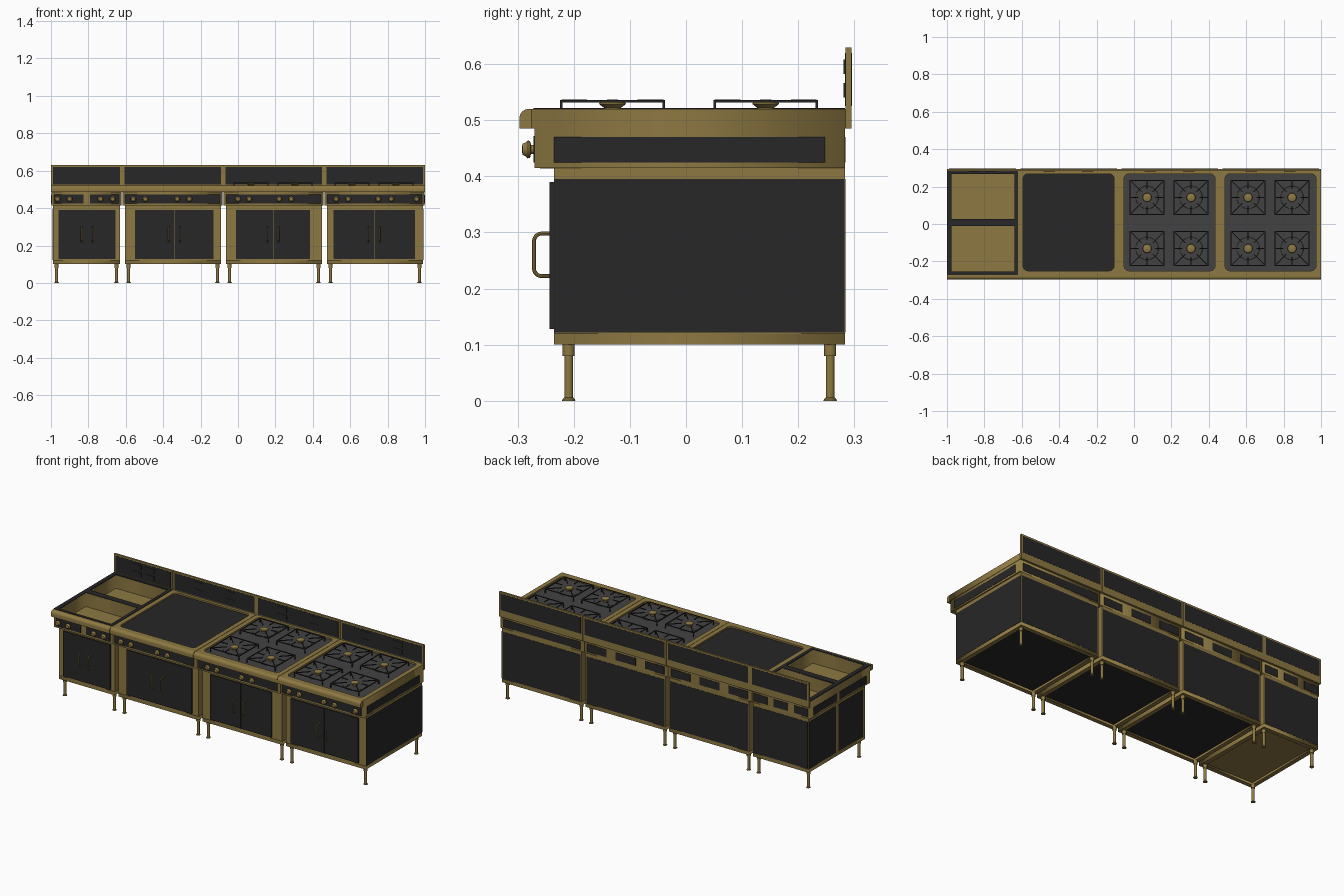
import bpy, bmesh
from math import sin, cos, pi
from mathutils import Vector

if "Cube" in bpy.data.objects:
    bpy.data.objects.remove(bpy.data.objects["Cube"])


def material(name, c):
    m = bpy.data.materials.new(name)
    m.diffuse_color = (*c, 1)
    m.use_nodes = True
    m.node_tree.nodes["Principled BSDF"].inputs["Base Color"].default_value = m.diffuse_color
    return m


GOLD = material("brass", (0.27, 0.19, 0.055))
BLACK = material("black", (0.02, 0.02, 0.02))
GREY = material("dark_grey", (0.055, 0.055, 0.055))


def finish(name, bm, mat, smooth=False):
    bmesh.ops.recalc_face_normals(bm, faces=bm.faces)
    me = bpy.data.meshes.new(name)
    bm.to_mesh(me)
    bm.free()
    me.materials.append(mat)
    ob = bpy.data.objects.new(name, me)
    bpy.context.collection.objects.link(ob)
    if smooth:
        bpy.ops.object.select_all(action='DESELECT')
        ob.select_set(True)
        bpy.context.view_layer.objects.active = ob
        bpy.ops.object.shade_smooth_by_angle(angle=0.6)
    return ob


def boxes(name, spans, mat):
    # each span: x0, x1, y0, y1, z0, z1
    bm = bmesh.new()
    for x0, x1, y0, y1, z0, z1 in spans:
        for v in bmesh.ops.create_cube(bm, size=1)["verts"]:
            v.co = ((x0 + x1) / 2 + v.co.x * (x1 - x0), (y0 + y1) / 2 + v.co.y * (y1 - y0),
                    (z0 + z1) / 2 + v.co.z * (z1 - z0))
    return finish(name, bm, mat)


def lathe(name, profile, centres, mat, facing_front=False, n=20):
    bm = bmesh.new()
    for c in centres:
        rings = []
        for r, h in profile:
            ring = []
            for i in range(n):
                a = 2 * pi * i / n
                p = (r * cos(a), -h, r * sin(a)) if facing_front else (r * cos(a), r * sin(a), h)
                ring.append(bm.verts.new(Vector(c) + Vector(p)))
            rings.append(ring)
        for a, b in zip(rings, rings[1:]):
            for i in range(n):
                bm.faces.new((a[i], a[(i + 1) % n], b[(i + 1) % n], b[i]))
        bm.faces.new(rings[0])
        bm.faces.new(rings[-1])
    return finish(name, bm, mat, True)


def round_rect(x0, x1, y0, y1, r):
    if r == 0:
        return [(x0, y0), (x1, y0), (x1, y1), (x0, y1)]
    pts = []
    for k, (cx, cy) in enumerate([(x1 - r, y1 - r), (x0 + r, y1 - r), (x0 + r, y0 + r), (x1 - r, y0 + r)]):
        pts += [(cx + r * cos((k + i / 5) * pi / 2), cy + r * sin((k + i / 5) * pi / 2)) for i in range(6)]
    return pts


def curve_mesh(name, cu, mat, smooth=False):
    tmp = bpy.data.objects.new("helper_curve", cu)
    bpy.context.collection.objects.link(tmp)
    me = bpy.data.meshes.new_from_object(tmp.evaluated_get(bpy.context.evaluated_depsgraph_get()))
    bpy.data.objects.remove(tmp)
    bm = bmesh.new()
    bm.from_mesh(me)
    bmesh.ops.remove_doubles(bm, verts=bm.verts, dist=1e-5)
    return bm, finish


def plate(name, outer, holes, z0, z1, mat, r=0.0):
    # flat slab with cut-outs
    cu = bpy.data.curves.new(name, 'CURVE')
    cu.dimensions = '2D'
    cu.fill_mode = 'BOTH'
    cu.extrude = (z1 - z0) / 2
    for loop in [round_rect(*outer, 0)] + [round_rect(*h, r) for h in holes]:
        s = cu.splines.new('POLY')
        s.points.add(len(loop) - 1)
        for p, (x, y) in zip(s.points, loop):
            p.co = (x, y, 0, 1)
        s.use_cyclic_u = True
    bm, _ = curve_mesh(name, cu, mat)
    bmesh.ops.translate(bm, verts=bm.verts, vec=(0, 0, (z0 + z1) / 2))
    return finish(name, bm, mat)


def handle(name, x):
    # D-shaped pull bent from round bar
    cu = bpy.data.curves.new(name, 'CURVE')
    cu.dimensions = '3D'
    cu.bevel_depth = 0.0035
    cu.bevel_resolution = 2
    arc = [(-0.257 - 0.014 * sin(a), 0.284 + 0.014 * cos(a)) for a in [i * pi / 10 for i in range(6)]]
    pts = [(-0.24, 0.298)] + arc
    pts += [(y, 0.52 - z) for y, z in reversed(pts)]
    s = cu.splines.new('POLY')
    s.points.add(len(pts) - 1)
    for p, (y, z) in zip(s.points, pts):
        p.co = (x, y, z, 1)
    bm, _ = curve_mesh(name, cu, GOLD)
    finish(name, bm, GOLD, True)


def nose(name, x0, x1):
    # rounded front edge of the worktop
    arc = [(-0.28 - 0.017 * sin(a), 0.503 + 0.017 * cos(a)) for a in [i * pi / 14 for i in range(8)]]
    prof = [(-0.275, 0.485), (-0.275, 0.52)] + arc + [(-0.297, 0.485)]
    bm = bmesh.new()
    f = bm.faces.new([bm.verts.new((x0, y, z)) for y, z in prof])
    g = bmesh.ops.extrude_face_region(bm, geom=[f])["geom"]
    bmesh.ops.translate(bm, verts=[v for v in g if isinstance(v, bmesh.types.BMVert)], vec=(x1 - x0, 0, 0))
    finish(name, bm, GOLD, True)


# kind, module x-range, cabinet x-range, door x-range, knob positions
modules = [
    ("basin", -1.0, -0.62, -0.99, -0.63, -0.96, -0.655, [-0.965, -0.90, -0.735, -0.67]),
    ("griddle", -0.62, -0.08, -0.605, -0.09, -0.55, -0.13, [-0.56, -0.495, -0.325, -0.26]),
    ("left_burner", -0.08, 0.46, -0.065, 0.45, -0.01, 0.385, [0.0, 0.06, 0.22, 0.285]),
    ("right_burner", 0.46, 1.0, 0.475, 0.99, 0.51, 0.945, [0.525, 0.59, 0.75, 0.82, 0.955]),
]

for kind, x0, x1, c0, c1, d0, d1, knobs in modules:
    mid = (d0 + d1) / 2
    a, b = x0 + 0.001, x1 - 0.001
    # cabinet body, open base ring and floor
    boxes(kind + "_cabinet", [(c0, c1, -0.235, 0.283, 0.12, 0.415)], GOLD)
    plate(kind + "_base_frame", (c0, c1, -0.235, 0.283),
          [(c0 + 0.025, c1 - 0.025, -0.21, 0.258)], 0.1, 0.121, GOLD)
    boxes(kind + "_underside", [(c0 + 0.02, c1 - 0.02, -0.215, 0.263, 0.112, 0.119)],
          GOLD if kind == "basin" else BLACK)
    # doors, handles, back panel
    boxes(kind + "_doors", [(d0, mid - 0.001, -0.243, -0.234, 0.128, 0.39),
                            (mid + 0.001, d1, -0.243, -0.234, 0.128, 0.39)], BLACK)
    for side, s in (("left", -1), ("right", 1)):
        handle(f"{kind}_{side}_handle", mid + s * 0.03)
    boxes(kind + "_back_panel", [(c0 + 0.006, c1 - 0.006, 0.28, 0.2842, 0.122, 0.395)], BLACK)
    # legs
    lathe(kind + "_legs", [(0.012, 0), (0.0115, 0.003), (0.008, 0.006), (0.008, 0.08), (0.011, 0.08), (0.011, 0.102)],
          [(x, y, 0) for x in (c0 + 0.02, c1 - 0.02) for y in (-0.209, 0.257)], GOLD, n=14)
    # control box and worktop
    if kind == "basin":
        holes, r = [(-0.975, -0.64, -0.255, -0.01), (-0.975, -0.64, 0.028, 0.268)], 0.0
        plate("basin_rim", (a, b, -0.272, 0.283), holes, 0.515, 0.522, BLACK)
        boxes("basin_floors", [(-0.98, -0.635, -0.26, 0.27, 0.414, 0.44)], GOLD)
    else:
        holes, r = [(x0 + 0.027, x1 - 0.027, -0.25, 0.268)], 0.025
        boxes(kind + "_cooking_surface", [(x0 + 0.02, x1 - 0.02, -0.255, 0.272, 0.48, 0.511)],
              BLACK if kind == "griddle" else GREY)
    plate(kind + "_control_box", (x0 + 0.003, x1 - 0.003, -0.27, 0.283),
          holes if kind == "basin" else [], 0.415, 0.486, GOLD)
    plate(kind + "_worktop", (a, b, -0.275, 0.284), holes, 0.485, 0.52, GOLD, r)
    nose(kind + "_worktop_edge", a, b)
    # control strip and knobs
    strips = [(-0.985, -0.825), (-0.79, -0.635)] if kind == "basin" else [(x0 + 0.015, x1 - 0.015)]
    boxes(kind + "_control_strip", [(p, q, -0.2715, -0.268, 0.425, 0.472) for p, q in strips], BLACK)
    lathe(kind + "_knobs", [(0.008, 0), (0.008, 0.006), (0.015, 0.008), (0.016, 0.012), (0.012, 0.016),
                            (0.01, 0.021), (0.006, 0.022)],
          [(x, -0.27, 0.448) for x in knobs], GOLD, True)
    # rear vents below the splashback
    w = x1 - x0
    rear = [(0.04, 0.96)] if kind == "right_burner" else [(0.04, 0.27), (0.38, 0.62), (0.73, 0.96)]
    boxes(kind + "_rear_vents", [(x0 + p * w, x0 + q * w, 0.281, 0.2845, 0.425, 0.47) for p, q in rear], BLACK)
    # splashback with panels and louvres
    boxes(kind + "_splashback", [(a, b, 0.284, 0.295, 0.485, 0.63)], GOLD)
    boxes(kind + "_splashback_panels", [(x0 + 0.012, x1 - 0.012, 0.283, 0.296, 0.525, 0.62)], BLACK)
    cx, off = (x0 + x1) / 2, w * 0.11 if kind == "basin" else w * 0.19
    boxes(kind + "_louvres", [(cx + s * off - 0.03, cx + s * off + 0.03, 0.281, 0.284, z, z + 0.026)
                              for s in (-1, 1) for z in (0.54, 0.582)], BLACK)

# outer side panels
boxes("right_side_panels", [(0.985, 0.9915, -0.234, 0.282, 0.122, 0.395),
                            (0.99, 0.9985, -0.235, 0.248, 0.425, 0.47)], BLACK)
boxes("left_side_panels", [(-0.9915, -0.985, y0, y1, z0, z1 - 0.0) for y0, y1, z0, z1 in
                           [(-0.215, 0.01, 0.122, 0.395), (0.035, 0.28, 0.122, 0.395)]] +
      [(-0.9985, -0.99, -0.235, 0.01, 0.425, 0.47), (-0.9985, -0.99, 0.035, 0.25, 0.425, 0.47)], BLACK)

# burners and grates
burners = [(x, y) for x in (0.07, 0.305, 0.61, 0.845) for y in (-0.131, 0.142)]
lathe("burner_bowls", [(0.062, 0.51), (0.06, 0.513), (0.05, 0.5135)], [(x, y, 0) for x, y in burners], GREY, n=28)
lathe("burner_caps", [(0.014, 0.512), (0.015, 0.522), (0.024, 0.529), (0.022, 0.533), (0.008, 0.537)],
      [(x, y, 0) for x, y in burners], GOLD)


def bars(bm, p, q, t=0.0022):
    # square bar between two points
    p, q = Vector(p), Vector(q)
    d = q - p
    rot = d.to_track_quat('Z', 'Y')
    for v in bmesh.ops.create_cube(bm, size=1)["verts"]:
        v.co = (p + q) / 2 + rot @ Vector((v.co.x * 2 * t, v.co.y * 2 * t, v.co.z * d.length))


for n, (x, y) in enumerate(burners):
    bm = bmesh.new()
    h, z = 0.091, 0.534
    for k in range(4):
        c, s = round(cos(k * pi / 2)), round(sin(k * pi / 2))

        def at(u, v, zz=z):
            return (x + c * u - s * v, y + s * u + c * v, zz)
        bars(bm, at(h, -h), at(h, h))
        bars(bm, at(h, h), at(h, h, 0.51))
        bars(bm, at(h, h), at(0.03, 0.03))
        bars(bm, at(h, 0, z + 0.001), at(0.045, 0, z + 0.001))
    finish(f"grate_{n + 1}", bm, BLACK)
